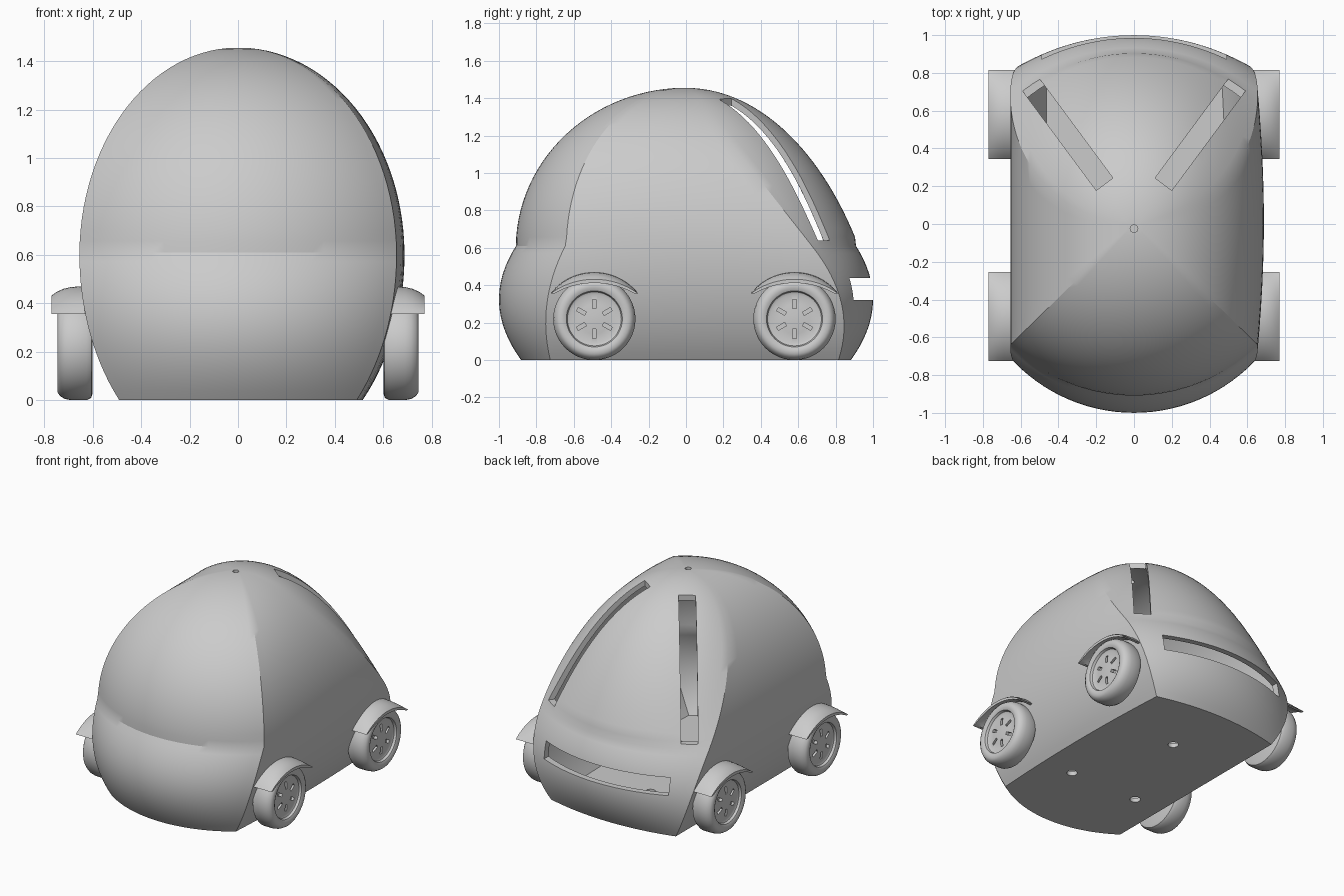
import bpy, bmesh, math
from mathutils import Matrix

if "Cube" in bpy.data.objects:
    bpy.data.objects.remove(bpy.data.objects["Cube"])

TOP, MID = 1.455, 0.61


def make_object(name, bm):
    bmesh.ops.recalc_face_normals(bm, faces=bm.faces)
    me = bpy.data.meshes.new(name)
    bm.to_mesh(me)
    bm.free()
    ob = bpy.data.objects.new(name, me)
    bpy.context.collection.objects.link(ob)
    return ob


def activate(ob):
    bpy.ops.object.select_all(action='DESELECT')
    ob.select_set(True)
    bpy.context.view_layer.objects.active = ob


def smooth(ob, angle=25):
    activate(ob)
    bpy.ops.object.shade_smooth_by_angle(angle=math.radians(angle))


def cut(ob, cutter):
    mod = ob.modifiers.new("cut", 'BOOLEAN')
    mod.operation, mod.solver, mod.object = 'DIFFERENCE', 'EXACT', cutter
    activate(ob)
    bpy.ops.object.modifier_apply(modifier=mod.name)
    bpy.data.objects.remove(cutter)


def box(size, loc, rot=Matrix()):
    bm = bmesh.new()
    bmesh.ops.create_cube(bm, size=1, matrix=rot @ Matrix.Translation(loc) @ Matrix.Diagonal((*size, 1)))
    return make_object("cutter", bm)


def peg(r, loc, depth):
    bm = bmesh.new()
    bmesh.ops.create_cone(bm, cap_ends=True, segments=24, radius1=r, radius2=r,
                          depth=depth, matrix=Matrix.Translation(loc))
    return make_object("cutter", bm)


def loft(rings, name):
    """Skin closed rings of points, capping both ends."""
    bm = bmesh.new()
    vs = [[bm.verts.new(p) for p in ring] for ring in rings]
    for a, b in zip(vs, vs[1:]):
        for i in range(len(a)):
            j = (i + 1) % len(a)
            bm.faces.new((a[i], a[j], b[j], b[i]))
    bm.faces.new(vs[0])
    bm.faces.new(vs[-1])
    return make_object(name, bm)


def arc(half, edge, peak, n):
    """Circular arc from (-half, edge) over (0, peak) to (half, edge)."""
    h = peak - edge
    r = (half * half + h * h) / (2 * h)
    a = math.atan2(half, r - h)
    return [(r * math.sin(t), peak - r + r * math.cos(t))
            for t in (a * (2 * i / n - 1) for i in range(n + 1))]


def body_ring(z):
    """Plan outline of the body at height z: bowed front and back, plain sides."""
    w = 0.655 * math.sqrt(1 - ((z - 0.6) / (0.905 if z < 0.6 else 0.856)) ** 2)
    if z <= MID:
        front = back = 1 - 1.12 * (z - 0.325) ** 2
        front_seam = 0.75 - 0.62 * (z - 0.2) ** 2
        back_seam = 0.845 - 0.93 * (z - 0.18) ** 2
    else:
        front = 0.91 * math.sqrt(1 - ((z - 0.6) / 0.856) ** 2)
        back = 1.1 * math.sqrt(1 - ((z + 0.4) / 1.8551) ** 2)
        front_seam = 0.703 * front
        back_seam = min(0.79 * (1.463 - z), 0.8 * back)
    pts = [(x, -y, z) for x, y in arc(w, front_seam, front, 28)]
    for i in range(1, 12):  # right side is slightly bulged
        t = i / 12
        pts.append((w * (1 + 0.2 * t * (1 - t)), -front_seam + t * (front_seam + back_seam), z))
    pts += [(x, y, z) for x, y in reversed(arc(w, back_seam, back, 28))]
    pts += [(-w, back_seam - i / 8 * (front_seam + back_seam), z) for i in range(1, 8)]
    return pts


# Body: hollow lofted shell
levels = [MID * i / 16 for i in range(17)]
levels += [MID + (TOP - MID) * math.sin(math.pi / 2 * i / 28) for i in range(1, 28)] + [TOP - 0.0001]
rings = [body_ring(z) for z in levels]
body = loft(rings, "car_body")
cut(body, loft([[(x * 0.945, y * 0.957, 0.03 + z * 0.955) for x, y, z in r] for r in rings], "cutter"))

# Rear window slots, rear light slot, roof hole and floor holes
for s in (-1, 1):
    cut(body, box((0.11, 0.8, 1.0), (0, 0.262 + 0.4, 1.14), Matrix.Rotation(s * math.radians(36.5), 4, 'Z')))
cut(body, box((0.98, 0.4, 0.12), (0, 1.0, 0.38)))
cut(body, peg(0.02, (0, -0.025, 1.45), 0.2))
for x, y in ((0.27, -0.31), (-0.27, -0.31), (0, 0.4)):
    cut(body, peg(0.035, (x, y, 0), 0.2))
smooth(body)

# Wheels: turned tyre and rim with six slots
PROFILE = [(0.19, 0.6), (0.21, 0.606), (0.22, 0.625), (0.22, 0.69), (0.215, 0.715), (0.203, 0.735),
           (0.188, 0.745), (0.165, 0.745), (0.15, 0.738), (0.144, 0.722), (0.13, 0.716), (0.08, 0.722), (0.02, 0.726)]


def wheel(name, y):
    n = 48
    ob = loft([[(x, y + r * math.cos(i * math.tau / n), 0.22 + r * math.sin(i * math.tau / n))
                for i in range(n)] for r, x in PROFILE], name)
    for k in range(6):
        place = Matrix.Translation((0.73, y, 0.22)) @ Matrix.Rotation(k * math.pi / 3, 4, 'X')
        cut(ob, box((0.06, 0.02, 0.05), (0, 0, 0.08), place))
    smooth(ob, 35)
    return ob


# Fenders: thin domed arch over each wheel
def fender(name, y):
    sections = [(0.57, 0.47, 0.445), (0.65, 0.47, 0.445), (0.69, 0.467, 0.443),
                (0.72, 0.46, 0.438), (0.75, 0.447, 0.427), (0.77, 0.432, 0.412)]
    rings = []
    for x, outer, inner in sections:
        up = arc(0.235, 0.355, outer, 24)
        down = arc(0.215, 0.355, inner, 24)[::-1]
        rings.append([(x, y + a, b) for a, b in up + down])
    ob = loft(rings, name)
    smooth(ob, 35)
    return ob


def mirrored(ob, name):
    me = ob.data.copy()
    me.transform(Matrix.Scale(-1, 4, (1, 0, 0)))
    me.flip_normals()
    bpy.context.collection.objects.link(bpy.data.objects.new(name, me))


for label, y in (("front", -0.49), ("rear", 0.58)):
    for part, build in (("wheel", wheel), ("fender", fender)):
        mirrored(build(f"{label}_{part}_right", y), f"{label}_{part}_left")
